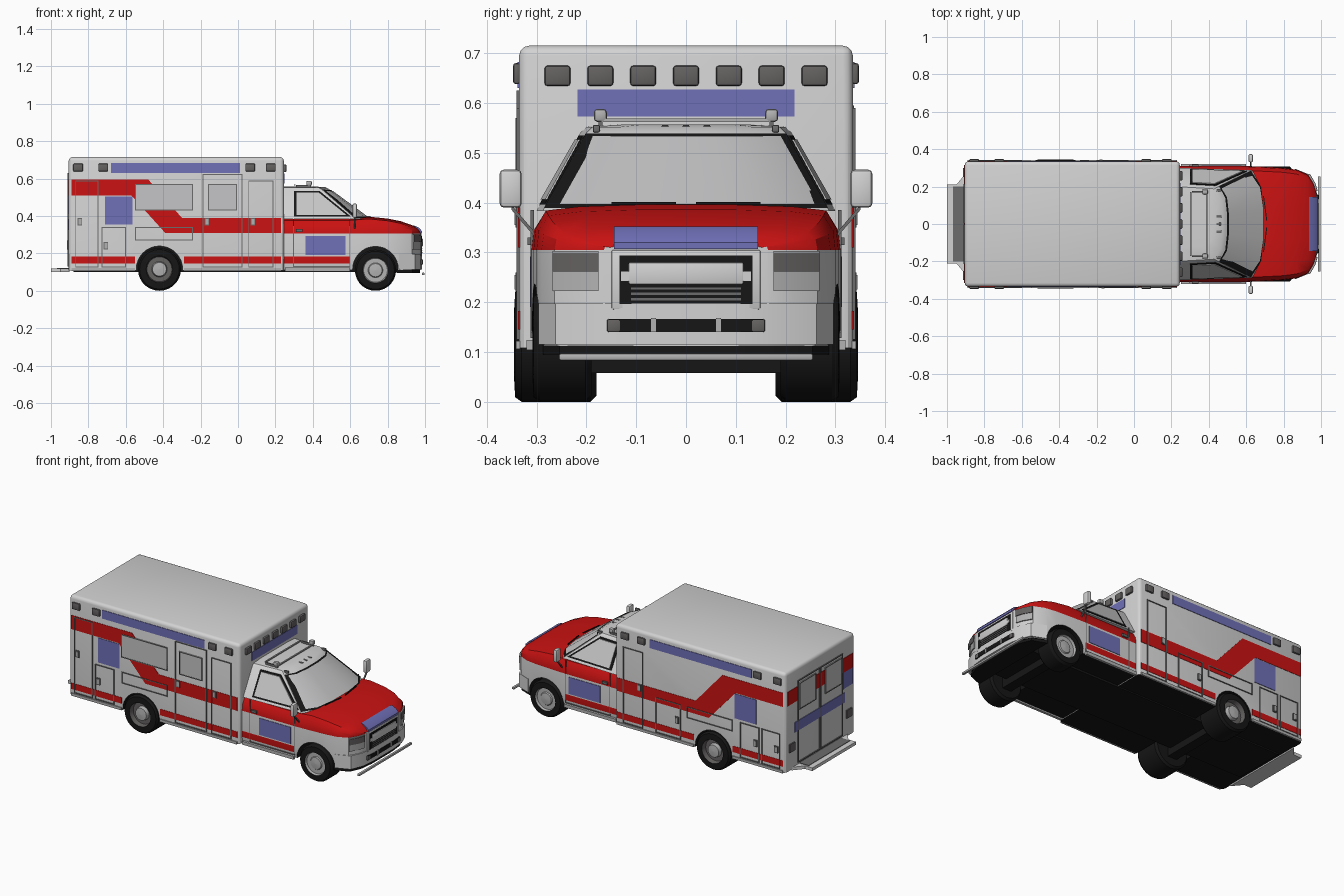
import bpy, bmesh, math
from mathutils import Vector

old = bpy.data.objects.get("Cube")
if old:
    bpy.data.objects.remove(old, do_unlink=True)

COLOURS = {"white": (0.65, 0.65, 0.65), "red": (0.6, 0.006, 0.006), "blue": (0.16, 0.16, 0.48),
           "black": (0.008, 0.008, 0.008), "glass": (0.56, 0.56, 0.57), "lamp_grey": (0.13, 0.12, 0.12),
           "chrome": (0.45, 0.45, 0.45), "seam_grey": (0.15, 0.15, 0.15)}
MATS = {}
for key, rgb in COLOURS.items():
    m = bpy.data.materials.new(key)
    m.use_nodes = True
    m.diffuse_color = (*rgb, 1)
    m.node_tree.nodes["Principled BSDF"].inputs["Base Color"].default_value = (*rgb, 1)
    MATS[key] = m
parts = []


def add(name, bm, mats, rule=None):
    """Turn a bmesh into an object; rule(face) picks the material slot."""
    bmesh.ops.recalc_face_normals(bm, faces=bm.faces)
    bm.normal_update()
    if rule:
        for f in bm.faces:
            f.material_index = rule(f)
    me = bpy.data.meshes.new(name)
    bm.to_mesh(me)
    bm.free()
    for k in mats.split():
        me.materials.append(MATS[k])
    ob = bpy.data.objects.new(name, me)
    bpy.context.collection.objects.link(ob)
    parts.append(ob)
    return ob


def cuboid(bm, x0, x1, y0, y1, z0, z1):
    vs = bmesh.ops.create_cube(bm, size=1)["verts"]
    for v in vs:
        c = v.co
        v.co = ((x0 + x1) / 2 + c.x * (x1 - x0), (y0 + y1) / 2 + c.y * (y1 - y0), (z0 + z1) / 2 + c.z * (z1 - z0))


def box(name, bounds, mat, bevel=0):
    bm = bmesh.new()
    cuboid(bm, *bounds)
    if bevel:
        bmesh.ops.bevel(bm, geom=bm.edges[:], offset=bevel, segments=2, affect='EDGES', profile=0.5)
    return add(name, bm, mat)


def prism(name, pts, axis, a, b, mat):
    """Extrude a 2D outline along an axis from a to b."""
    place = {'x': lambda p, t: (t, p[0], p[1]), 'y': lambda p, t: (p[0], t, p[1]), 'z': lambda p, t: (p[0], p[1], t)}[axis]
    bm = bmesh.new()
    r0, r1 = [[bm.verts.new(place(p, t)) for p in pts] for t in (a, b)]
    bm.faces.new(r0)
    bm.faces.new(r1)
    for i in range(len(pts)):
        j = (i + 1) % len(pts)
        bm.faces.new((r0[i], r0[j], r1[j], r1[i]))
    return add(name, bm, mat)


def loft(rings, cap=True):
    bm = bmesh.new()
    vr = [[bm.verts.new(p) for p in r] for r in rings]
    n = len(vr[0])
    for a, b in zip(vr, vr[1:]):
        for i in range(n if cap else n - 1):
            j = (i + 1) % n
            bm.faces.new((a[i], a[j], b[j], b[i]))
    if cap:
        bm.faces.new(vr[0])
        bm.faces.new(vr[-1])
    return bm


def bounds(side, u0, u1, z0, z1, t):
    """Thin slab on a wall of the rear box: right, left, front or back."""
    if side in "RL":
        y = sorted((0.333 * (-1 if side == "R" else 1), (0.335 + t) * (-1 if side == "R" else 1)))
        return (u0, u1, *y, z0, z1)
    x = (0.243, 0.245 + t) if side == "F" else (-0.905 - t, -0.903)
    return (*x, u0, u1, z0, z1)


def plate(name, side, u0, u1, z0, z1, mat, t=0.003):
    return box(name, bounds(side, u0, u1, z0, z1, t), mat)


def seams(name, side, u0, u1, z0, z1, t=0.005, w=0.005):
    """Door outline made of four thin strips."""
    bm = bmesh.new()
    for b in ((u0, u0 + w, z0, z1), (u1 - w, u1, z0, z1), (u0, u1, z0, z0 + w), (u0, u1, z1 - w, z1)):
        cuboid(bm, *bounds(side, *b, t))
    return add(name, bm, "seam_grey")


def cut_wheels(ob, x, r):
    """Cut round wheel arches on both sides."""
    for s in (-1, 1):
        bpy.ops.mesh.primitive_cylinder_add(vertices=32, radius=r, depth=0.3, location=(x, s * 0.31, 0.115),
                                            rotation=(math.pi / 2, 0, 0))
        cutter = bpy.context.object
        for m in ob.data.materials:
            cutter.data.materials.append(m)
        for p in cutter.data.polygons:
            p.material_index = 2
        mod = ob.modifiers.new("arch", 'BOOLEAN')
        mod.operation, mod.object, mod.solver = 'DIFFERENCE', cutter, 'EXACT'
        bpy.context.view_layer.objects.active = ob
        bpy.ops.object.modifier_apply(modifier="arch")
        bpy.data.objects.remove(cutter, do_unlink=True)


# Rear patient box
bm = bmesh.new()
cuboid(bm, -0.905, 0.245, -0.335, 0.335, 0.108, 0.715)
edges = [e for e in bm.edges if max(v.co.z for v in e.verts) > 0.5]
bmesh.ops.bevel(bm, geom=edges, offset=0.02, segments=3, affect='EDGES', profile=0.5)
body = add("patient_box", bm, "white red black", lambda f: 2 if f.normal.z < -0.5 else 0)
cut_wheels(body, -0.42, 0.124)

# Box side livery, doors and lamps
STRIPE = [(-0.89, 0.51), (-0.57, 0.51), (-0.39, 0.31), (0.23, 0.31), (0.23, 0.39), (-0.30, 0.39), (-0.48, 0.595), (-0.89, 0.595)]
for side, s, word in (("R", -1, "right"), ("L", 1, "left")):
    prism(f"{word}_stripe", STRIPE, 'y', s * 0.333, s * 0.337, "red")
    for i, (a, b) in enumerate(((-0.89, -0.55), (-0.29, 0.23))):
        plate(f"{word}_low_stripe_{i}", side, a, b, 0.145, 0.182, "red", 0.002)
        plate(f"{word}_skirt_{i}", side, a, b, 0.106, 0.122, "chrome", 0.006)
    plate(f"{word}_top_panel", side, -0.68, 0.01, 0.63, 0.682, "blue")
    plate(f"{word}_rear_panel", side, -0.71, -0.565, 0.355, 0.505, "blue")
    for i, x in enumerate((-0.855, -0.72, 0.065, 0.175)):
        box(f"{word}_box_lamp_{i}", bounds(side, x - 0.026, x + 0.026, 0.638, 0.68, 0.012), "lamp_grey", 0.005)
    doors = [(0.055, 0.19, 0.125, 0.59), (-0.73, -0.60, 0.125, 0.34), (-0.55, -0.24, 0.27, 0.34)]
    doors += [(-0.19, 0.025, 0.125, 0.625), (-0.87, -0.745, 0.125, 0.59)] if s < 0 else [(-0.20, -0.03, 0.125, 0.34), (-0.87, -0.745, 0.125, 0.34)]
    for i, d in enumerate(doors):
        seams(f"{word}_door_seam_{i}", side, *d)
        if d[3] - d[2] > 0.1:
            hz = 0.37 if d[3] > 0.5 else 0.24
            plate(f"{word}_handle_{i}", side, d[0] + 0.012, d[0] + 0.036, hz - 0.02, hz + 0.02, "seam_grey", 0.007)
            plate(f"{word}_handle_face_{i}", side, d[0] + 0.016, d[0] + 0.032, hz - 0.015, hz + 0.015, "chrome", 0.009)
for i, w in enumerate(((-0.55, -0.24, 0.43, 0.57), (-0.16, -0.005, 0.43, 0.57))):
    plate(f"right_window_{i}", "R", *w, "glass", 0.005)
    seams(f"right_window_frame_{i}", "R", *w, 0.007)

# Box front and back details
plate("front_panel", "F", -0.218, 0.218, 0.573, 0.627, "blue")
for i in range(-3, 4):
    box(f"front_box_lamp_{i + 3}", bounds("F", i * 0.086 - 0.026, i * 0.086 + 0.026, 0.634, 0.675, 0.014), "lamp_grey", 0.006)
plate("back_stripe", "B", -0.315, 0.315, 0.51, 0.595, "red")
plate("back_band", "B", -0.235, 0.245, 0.325, 0.385, "blue", 0.004)
plate("back_corner_panel", "B", -0.315, -0.22, 0.41, 0.51, "blue")
for s, word in ((-1, "right"), (1, "left")):
    a, b = sorted((s * 0.003, s * 0.215))
    seams(f"back_{word}_door", "B", a, b, 0.13, 0.63, 0.006)
    a, b = sorted((s * 0.045, s * 0.205))
    plate(f"back_{word}_window", "B", a, b, 0.45, 0.61, "glass", 0.005)
    seams(f"back_{word}_window_frame", "B", a, b, 0.45, 0.61, 0.007)
    a, b = sorted((s * 0.25, s * 0.30))
    plate(f"tail_lamp_{word}", "B", a, b, 0.22, 0.27, "lamp_grey", 0.008)
STEP = [(-0.90, -0.27), (-0.95, -0.21), (-1.0, -0.21), (-1.0, 0.21), (-0.95, 0.21), (-0.90, 0.27)]
prism("rear_step", STEP, 'z', 0.10, 0.119, "white")
box("step_tread", (-0.968, -0.905, -0.2, 0.2, 0.118, 0.122), "seam_grey")

# Cab lower body and hood
STATIONS = [(0.24, 0.31, 0.385), (0.60, 0.31, 0.385), (0.70, 0.306, 0.392), (0.80, 0.30, 0.382), (0.87, 0.29, 0.368),
            (0.93, 0.264, 0.347), (0.96, 0.215, 0.332), (0.975, 0.165, 0.318)]
rings = []
for x, w, top in STATIONS:
    low = 0.305
    half = [(w * 0.98, 0.112), (w, 0.145), (w, 0.182), (w, low), (w * 0.985, low + (top - low) * 0.5),
            (w * 0.92, top - 0.008), (w * 0.7, top), (w * 0.3, top + 0.004)]
    rings.append([(x, y, z) for y, z in half] + [(x, -y, z) for y, z in reversed(half)])


def cab_rule(f):
    c = f.calc_center_median()
    if f.normal.z < -0.5:
        return 2
    return 1 if c.z > 0.306 or (c.x < 0.6 and 0.146 < c.z < 0.18 and abs(c.y) > 0.2) else 0


cab = add("cab_body", loft(rings), "white red black", cab_rule)
cut_wheels(cab, 0.735, 0.122)

# Cab upper with roof: plan outlines stacked from the belt to the crown
BELT = [(0.24, 0.30), (0.63, 0.288), (0.685, 0.20), (0.705, 0.08)]
EAVE = [(0.24, 0.212), (0.45, 0.20), (0.482, 0.14), (0.492, 0.05)]


def ring(half, z, dx=0.0, k=1.0):
    return [(x + (dx if x > 0.3 else 0), y * k, z) for x, y in half] + [(x + (dx if x > 0.3 else 0), -y * k, z) for x, y in reversed(half)]


belt, eave = ring(BELT, 0.383), ring(EAVE, 0.54)
add("cab_upper", loft([belt, eave, ring(EAVE, 0.552, -0.02, 0.94), ring(EAVE, 0.557, -0.07, 0.6)]), "white")


def between(i, t):
    return Vector(belt[i]).lerp(Vector(eave[i]), t)


def screen(name, i0, i1, t0, t1, push, mat):
    out = Vector((push, 0, push))
    add(name, loft([[between(i, t) + out for i in range(i0, i1 + 1)] for t in (t0, t1)], False), mat)


screen("windscreen_seal", 1, 6, 0.03, 0.98, 0.0015, "black")
bm = loft([[between(i, t) * 1.0 + Vector((0.003, -0.008 if i == 1 else 0.008 if i == 6 else 0, 0.003))
            for i in range(1, 7)] for t in (0.07, 0.94)], False)
add("windscreen", bm, "glass")

# Side windows lie on the sloping cab sides
WINDOW = [(0.30, 0.395), (0.30, 0.533), (0.435, 0.533), (0.605, 0.395)]
for s, word in ((-1, "right"), (1, "left")):
    for name, k, push, mat in (("window_seal", 1.0, 0.003, "black"), ("window", 0.87, 0.006, "glass")):
        bm = bmesh.new()
        pts = []
        for x, z in WINDOW:
            x, z = 0.40 + (x - 0.40) * k, 0.46 + (z - 0.46) * k
            t = (z - 0.383) / 0.157
            y = (0.30 - (x - 0.24) * 0.031) * (1 - t) + (0.212 - (x - 0.24) * 0.057) * t
            pts.append(bm.verts.new((x, s * (y + push), z + push * 0.5)))
        face = bm.faces.new(pts)
        geo = bmesh.ops.extrude_face_region(bm, geom=[face])["geom"]
        bmesh.ops.translate(bm, verts=[g for g in geo if isinstance(g, bmesh.types.BMVert)], vec=(0, -s * 0.006, 0))
        add(f"{word}_cab_{name}", bm, mat)

    def slab(name, x0, x1, z0, z1, mat, t=0.003):
        y0, y1 = sorted((s * 0.305, s * (0.31 + t)))
        return box(f"{word}_{name}", (x0, x1, y0, y1, z0, z1), mat)
    # Cab door, mirror, head lamp and wiper
    slab("cab_panel", 0.36, 0.575, 0.19, 0.292, "blue")
    for i, (a, b, c, d) in enumerate(((0.295, 0.299, 0.13, 0.385), (0.595, 0.599, 0.13, 0.385), (0.295, 0.599, 0.128, 0.132))):
        slab(f"cab_door_seam_{i}", a, b, c, d, "seam_grey", 0.002)
    slab("cab_handle", 0.31, 0.345, 0.315, 0.33, "seam_grey", 0.008)
    slab("running_board", 0.25, 0.60, 0.104, 0.124, "chrome", 0.01)
    y0, y1 = sorted((s * 0.33, s * 0.374))
    box(f"{word}_mirror", (0.612, 0.636, y0, y1, 0.39, 0.466), "white", 0.008)
    prism(f"{word}_mirror_arm", [(s * 0.29, 0.315), (s * 0.35, 0.385), (s * 0.35, 0.395), (s * 0.29, 0.325)], 'x', 0.62, 0.628, "seam_grey")
    for name, lens, z0, z1, mat in (("headlamp_housing", 0, 0.222, 0.303, "chrome"), ("headlamp", 0.004, 0.262, 0.298, "lamp_grey")):
        e = 0.975 + lens
        plan = [(e + 0.003, s * 0.176), (e - 0.009, s * 0.217), (e - 0.038, s * 0.268), (0.92, s * 0.25), (0.95, s * 0.176)]
        prism(f"{word}_{name}", plan, 'z', z0, z1, mat)
    prism(f"{word}_wiper", [(0.712, s * 0.02), (0.695, s * 0.15), (0.69, s * 0.15), (0.707, s * 0.02)], 'z', 0.396, 0.401, "black")
    box(f"{word}_spot_lamp", (0.365, 0.395, s * 0.172 - 0.013, s * 0.172 + 0.013, 0.562, 0.588), "chrome", 0.007)
    box(f"{word}_spot_stand", (0.31, 0.39, s * 0.172 - 0.004, s * 0.172 + 0.004, 0.545, 0.566), "seam_grey")

# Roof bars and marker lamps
for i, x in enumerate((0.30, 0.385)):
    box(f"roof_bar_{i}", (x, x + 0.008, -0.17, 0.17, 0.562, 0.569), "chrome")
for i, y in enumerate((-0.18, -0.042, 0, 0.042, 0.18)):
    box(f"marker_lamp_{i}", (0.44, 0.468, y - 0.007, y + 0.007, 0.541, 0.556), "seam_grey", 0.003)

# Nose: hood panel, grille, bumper and push bar
prism("hood_panel", [(0.935, 0.352), (0.966, 0.338), (0.983, 0.32), (0.983, 0.307), (0.973, 0.307), (0.957, 0.33)], 'y', -0.145, 0.145, "blue")
box("grille_surround", (0.95, 0.982, -0.15, 0.15, 0.185, 0.305), "white", 0.004)
box("grille_opening", (0.97, 0.984, -0.134, 0.134, 0.196, 0.294), "black")
box("grille_bar", (0.97, 0.988, -0.115, 0.115, 0.236, 0.28), "white", 0.003)
box("grille_side_bars", (0.97, 0.987, -0.13, 0.13, 0.243, 0.262), "white")
for i in range(3):
    box(f"grille_slat_{i}", (0.97, 0.986, -0.11, 0.11, 0.203 + i * 0.011, 0.208 + i * 0.011), "seam_grey")
PLAN = [(0.985, 0.10), (0.975, 0.19), (0.945, 0.262), (0.86, 0.296), (0.86, 0.25)]
bumper = PLAN + [(x, -y) for x, y in reversed(PLAN)]
prism("front_bumper", bumper, 'z', 0.115, 0.197, "white")
prism("bumper_valance", [(x - 0.012, y * 0.97) for x, y in bumper], 'z', 0.095, 0.116, "black")
box("bumper_slot", (0.96, 0.987, -0.155, 0.155, 0.14, 0.166), "black")
for s, word in ((-1, "right"), (1, "left")):
    box(f"{word}_fog_lamp", (0.96, 0.988, s * 0.145 - 0.014, s * 0.145 + 0.014, 0.14, 0.166), "lamp_grey", 0.004)
    box(f"{word}_bumper_post", (0.96, 0.99, s * 0.065 - 0.005, s * 0.065 + 0.005, 0.14, 0.168), "chrome")
box("push_bar", (0.983, 0.998, -0.255, 0.255, 0.083, 0.097), "chrome", 0.004)

# Chassis, axles and wheels
box("chassis", (-0.88, 0.93, -0.16, 0.16, 0.10, 0.2), "black")


def wheel(name, x, s, outer, inner, dish, r):
    """Lathe a tyre and dished rim about the axle."""
    prof = [(0.002, inner), (r * 0.9, inner), (r, inner + 0.012), (r, outer - 0.015), (r * 0.92, outer - 0.002), (r * 0.62, outer),
            (r * 0.58, outer - dish), (r * 0.36, outer - dish), (r * 0.32, outer - 0.008), (0.002, outer - 0.004)]
    n = 28
    bm = loft([[(x + q * math.cos(2 * math.pi * i / n), s * y, r + q * math.sin(2 * math.pi * i / n)) for i in range(n)] for q, y in prof])

    def rule(f):
        c = f.calc_center_median()
        d = math.hypot(c.x - x, c.z - r)
        if s * c.y < outer - dish - 0.012 or d > r * 0.63:
            return 0
        return 2 if r * 0.36 < d and dish > 0.02 else 1
    add(name, bm, "black chrome lamp_grey", rule)


for s, word in ((-1, "right"), (1, "left")):
    wheel(f"rear_{word}_wheel", -0.42, s, 0.345, 0.18, 0.03, 0.115)
    wheel(f"front_{word}_wheel", 0.735, s, 0.308, 0.19, 0.014, 0.11)
for x, word in ((-0.42, "rear"), (0.735, "front")):
    box(f"{word}_axle", (x - 0.03, x + 0.03, -0.2, 0.2, 0.058, 0.13), "black")

# Smooth shading with sharp edges kept
bpy.ops.object.select_all(action='DESELECT')
for ob in parts:
    ob.select_set(True)
bpy.context.view_layer.objects.active = parts[0]
bpy.ops.object.shade_smooth_by_angle(angle=math.radians(30))
